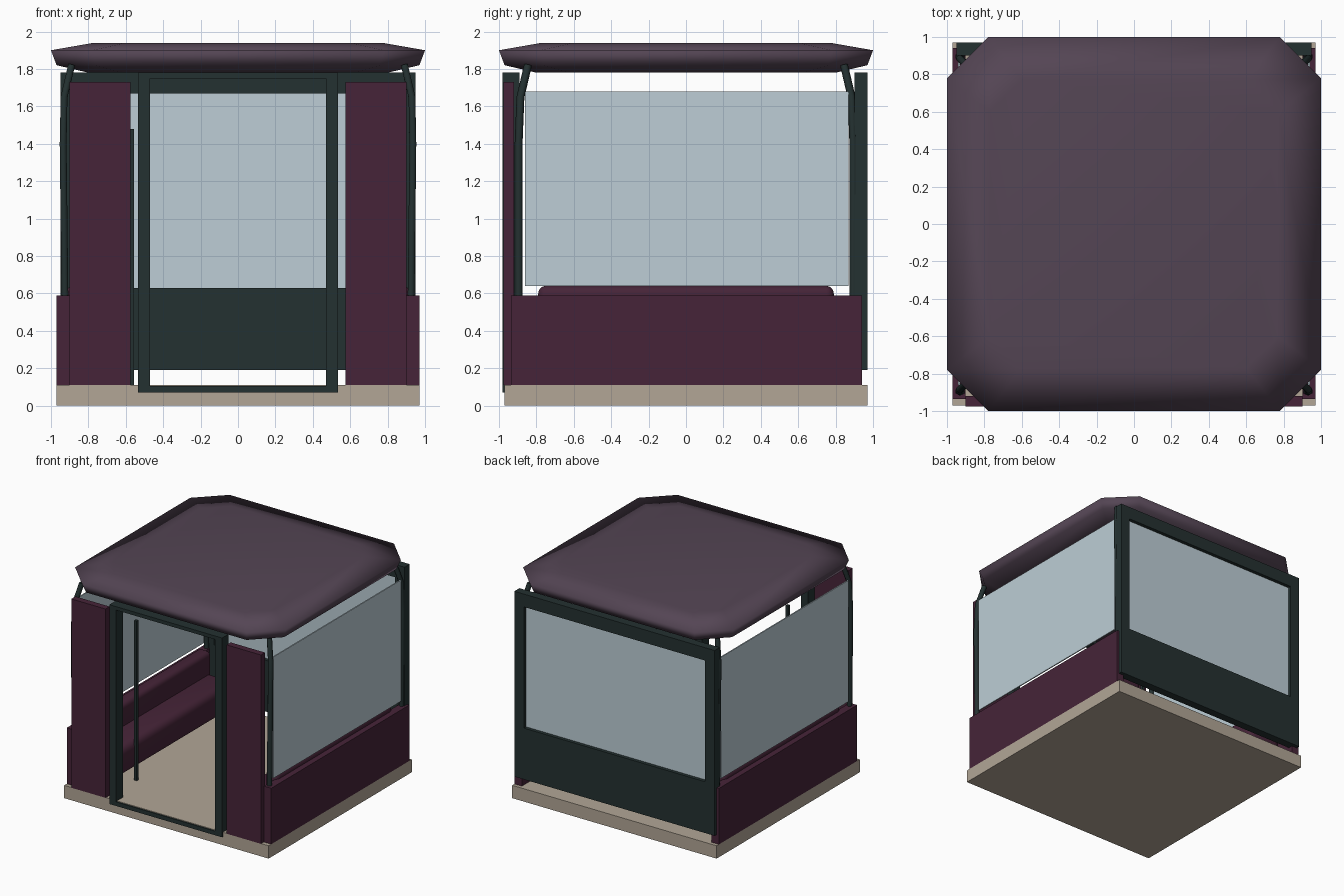
import bpy, bmesh, math
from mathutils import Vector

cube = bpy.data.objects.get("Cube")
if cube:
    bpy.data.objects.remove(cube, do_unlink=True)


def material(name, rgb):
    lin = [(c / 255 / 12.92) if c < 10 else ((c / 255 + 0.055) / 1.055) ** 2.4 for c in rgb]
    m = bpy.data.materials.new(name)
    m.use_nodes = True
    m.diffuse_color = (*lin, 1)
    m.node_tree.nodes["Principled BSDF"].inputs["Base Color"].default_value = (*lin, 1)
    return m


PLUM = material("plum panel", (70, 36, 56))
ROOF = material("dusty purple roof", (84, 69, 84))
GREEN = material("dark green metal", (36, 49, 49))
GLASS = material("pale blue glass", (189, 206, 214))
FLOOR = material("beige floor", (178, 166, 150))


def finish(name, bm, mat):
    bmesh.ops.recalc_face_normals(bm, faces=bm.faces)
    mesh = bpy.data.meshes.new(name)
    bm.to_mesh(mesh)
    bm.free()
    mesh.materials.append(mat)
    ob = bpy.data.objects.new(name, mesh)
    bpy.context.collection.objects.link(ob)
    return ob


def boxes(name, mat, *ranges):
    """One object from boxes given as (x0, x1), (y0, y1), (z0, z1)."""
    bm = bmesh.new()
    for r in ranges:
        verts = bmesh.ops.create_cube(bm, size=1)["verts"]
        for v in verts:
            v.co = Vector([(a + b) / 2 + c * (b - a) for (a, b), c in zip(r, v.co)])
    return finish(name, bm, mat)


def soften(ob, width):
    mod = ob.modifiers.new("rounded", "BEVEL")
    mod.width = width
    mod.segments = 4
    ob.data.shade_smooth()


def side_x(s, a, b):
    return tuple(sorted((s * a, s * b)))


# Floor slab
boxes("floor", FLOOR, ((-0.97, 0.97), (-0.97, 0.97), (0, 0.11)))

# Roof: stacked octagon rings, smooth shaded throughout
bm = bmesh.new()
rings = []
for half, corner, z in [(0.8, 0.62, 1.78), (0.97, 0.76, 1.82), (1, 0.78, 1.9), (0.77, 0.6, 1.94)]:
    pts = [(half, -corner), (half, corner), (corner, half), (-corner, half),
           (-half, corner), (-half, -corner), (-corner, -half), (corner, -half)]
    rings.append([bm.verts.new((x, y, z)) for x, y in pts])
for low, high in zip(rings, rings[1:]):
    for i in range(8):
        j = (i + 1) % 8
        bm.faces.new((low[i], low[j], high[j], high[i]))
bm.faces.new(rings[0][::-1])
bm.faces.new(rings[-1])
finish("roof", bm, ROOF).data.shade_smooth()

# Back frame with its lower panel and window
by = (0.9, 0.97)
boxes("back_frame", GREEN,
      ((-0.95, 0.95), by, (0.19, 0.63)), ((-0.95, 0.95), by, (1.67, 1.78)),
      ((-0.95, -0.86), by, (0.63, 1.67)), ((0.86, 0.95), by, (0.63, 1.67)))
boxes("back_glass", GLASS, ((-0.86, 0.86), (0.93, 0.94), (0.63, 1.67)))

# Door frame and handrail
dy = (-0.98, -0.89)
boxes("door_frame", GREEN,
      ((-0.535, -0.47), dy, (0.07, 1.78)), ((0.47, 0.535), dy, (0.07, 1.78)),
      ((-0.47, 0.47), dy, (0.07, 0.105)), ((-0.47, 0.47), dy, (1.75, 1.78)))
boxes("handrail", GREEN, ((-0.58, -0.555), (-0.58, -0.555), (0.11, 1.48)))

# Parts repeated on both sides
for s, side in ((1, "left"), (-1, "right")):
    boxes(f"{side}_front_panel", PLUM, (side_x(s, 0.575, 0.9), (-0.975, -0.92), (0.11, 1.73)))
    boxes(f"{side}_wall", PLUM, (side_x(s, 0.9, 0.97), (-0.935, 0.94), (0.11, 0.59)))
    boxes(f"{side}_glass", GLASS, (side_x(s, 0.93, 0.94), (-0.86, 0.87), (0.64, 1.68)))
    soften(boxes(f"{side}_seat", PLUM, (side_x(s, 0.575, 0.9), (-0.79, 0.79), (0.2, 0.45))), 0.06)
    soften(boxes(f"{side}_backrest", PLUM, (side_x(s, 0.8, 0.92), (-0.79, 0.79), (0.4, 0.64))), 0.04)
    # Bent roof posts
    for e, end in ((-1, "front"), (1, "back")):
        curve = bpy.data.curves.new(f"{side}_{end}_post", "CURVE")
        curve.dimensions = "3D"
        curve.bevel_depth = 0.021
        curve.bevel_resolution = 1
        curve.use_fill_caps = True
        path = [(0.925, 0.895, 0.55), (0.935, 0.895, 1.4), (0.93, 0.885, 1.65), (0.89, 0.845, 1.82)]
        spline = curve.splines.new("POLY")
        spline.points.add(len(path) - 1)
        for p, (x, y, z) in zip(spline.points, path):
            p.co = (s * x, e * y, z, 1)
        curve.materials.append(GREEN)
        bpy.context.collection.objects.link(bpy.data.objects.new(curve.name, curve))
